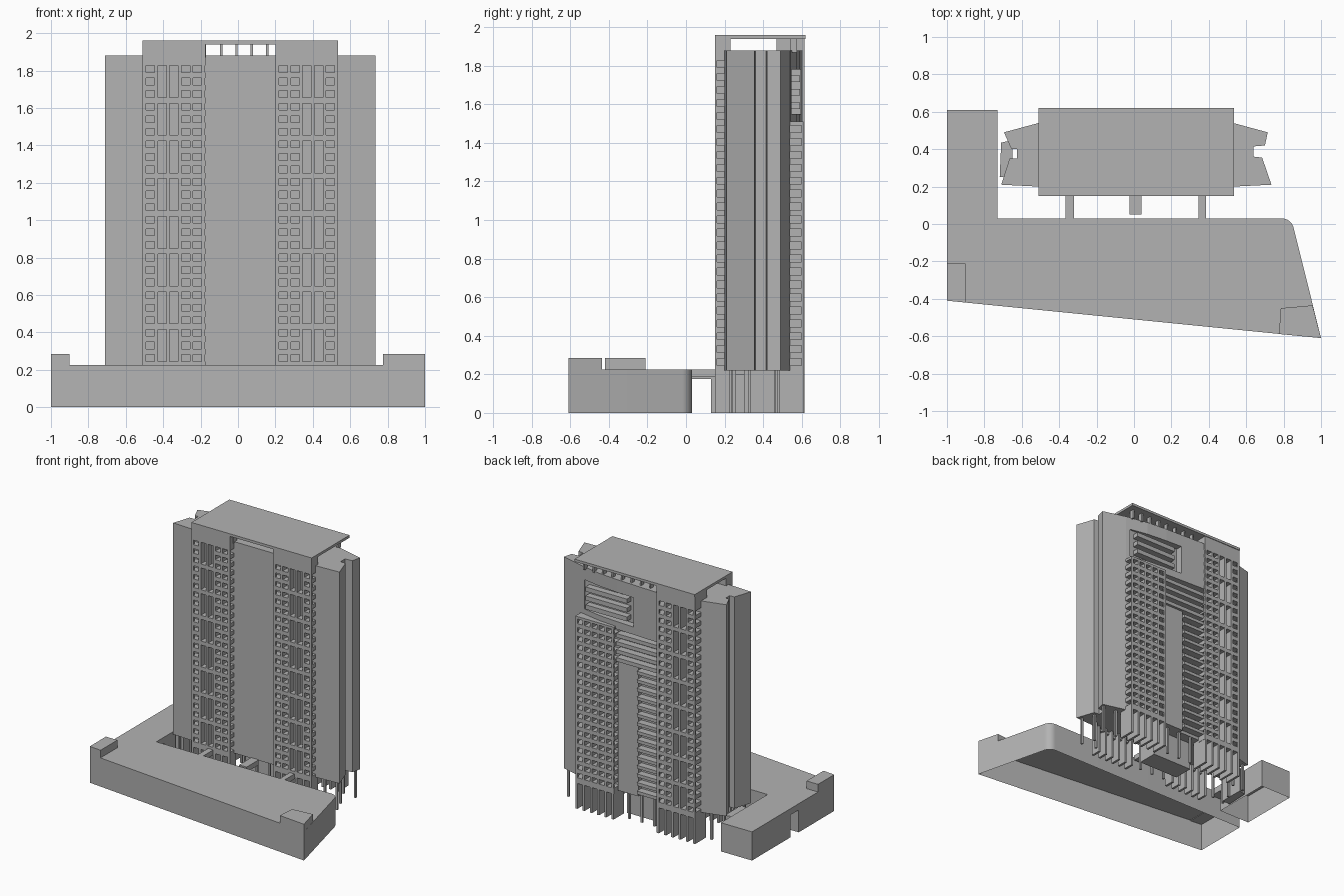
import bpy, bmesh, math

cube = bpy.data.objects.get("Cube")
if cube:
    bpy.data.objects.remove(cube)

grey = bpy.data.materials.new("concrete_grey")
grey.use_nodes = True
GREY = (0.45, 0.45, 0.45, 1)
grey.diffuse_color = GREY
grey.node_tree.nodes["Principled BSDF"].inputs["Base Color"].default_value = GREY


def prism(bm, pts, z0, z1, bottom=True):
    """Extrude a plan outline (counter-clockwise) from z0 to z1."""
    low = [bm.verts.new((x, y, z0)) for x, y in pts]
    top = [bm.verts.new((x, y, z1)) for x, y in pts]
    bm.faces.new(top)
    if bottom:
        bm.faces.new(low[::-1])
    n = len(pts)
    for i in range(n):
        j = (i + 1) % n
        bm.faces.new((low[i], low[j], top[j], top[i]))


def box(bm, x0, x1, y0, y1, z0, z1):
    x0, x1 = sorted((x0, x1))
    y0, y1 = sorted((y0, y1))
    prism(bm, [(x0, y0), (x1, y0), (x1, y1), (x0, y1)], z0, z1)


def finish(bm, name):
    mesh = bpy.data.meshes.new(name)
    bm.to_mesh(mesh)
    bm.free()
    mesh.materials.append(grey)
    obj = bpy.data.objects.new(name, mesh)
    bpy.context.collection.objects.link(obj)
    return obj


def boxes(name, *specs):
    bm = bmesh.new()
    for s in specs:
        box(bm, *s)
    return finish(bm, name)


CX = 0.0125             # tower centre line
HALF = 0.522            # half width of tower
BASE, TOP, ROOF = 0.22, 1.88, 1.94
ROW, COL = 0.0672, 0.063
SILL, WIN = 0.245, 0.036


def window_grid(name, side, y_face, y_wall, y_leg, rows, top, tall):
    """Balcony grid starting at the tower edge on the given side (-1 or 1)."""
    bm = bmesh.new()
    edge = CX + side * HALF
    at = lambda d: edge - side * d
    inward = math.copysign(1, y_wall - y_face)
    width = 5 * COL + 0.02
    last = SILL + (rows - 1) * ROW + WIN
    box(bm, at(0), at(width), y_face, y_wall, BASE - 0.02, SILL)
    box(bm, at(0), at(width), y_face, y_wall, last, top)
    for c in range(6):
        x0 = at(c * COL)
        x1 = at(c * COL + 0.018)
        # edge piers are thin so that the balconies open sideways
        depth = y_face + inward * 0.012 if c in (0, 5) else y_wall
        box(bm, x0, x1, y_face, depth, SILL, last)
        # legs below the first floor
        box(bm, x0, x1, y_face, y_leg, 0, BASE)
    for c in range(5):
        for r in range(1, rows):
            if c in tall and r % 3:
                continue
            z = SILL + r * ROW
            a = 0 if c == 0 else c * COL + 0.018
            b = width if c == 4 else (c + 1) * COL
            box(bm, at(a), at(b), y_face, y_wall, z - ROW + WIN, z)
    return finish(bm, name)


# Podium: open-bottomed shells with a passage through the side arm
corner = [(0.79 + 0.065 * math.sin(a), -0.035 + 0.065 * math.cos(a))
          for a in [math.radians(76 - 9.5 * i) for i in range(9)]]
bm = bmesh.new()
prism(bm, [(-1, -0.41), (1, -0.61)] + corner + [(-1, 0.03)], 0, 0.225, False)
podium = finish(bm, "podium")
podium.select_set(True)
bpy.context.view_layer.objects.active = podium
bpy.ops.object.shade_smooth_by_angle(angle=math.radians(30))
podium.select_set(False)

bm = bmesh.new()
prism(bm, [(-1, 0.13), (-0.73, 0.13), (-0.73, 0.61), (-1, 0.61)], 0, 0.225, False)
finish(bm, "podium_arm")
boxes("passage_lintel", (-1, -0.73, 0.03, 0.13, 0.175, 0.225))

bm = bmesh.new()
prism(bm, [(-1, -0.41), (-0.9, -0.42), (-0.9, -0.21), (-1, -0.21)], 0.22, 0.285)
prism(bm, [(0.775, -0.588), (1, -0.61), (0.955, -0.435), (0.785, -0.45)], 0.22, 0.285)
finish(bm, "podium_corner_blocks")

# Footbridges and entrance canopy
boxes("footbridges",
      (-0.365, -0.32, 0.03, 0.2, 0.185, 0.225),
      (0.345, 0.385, 0.03, 0.2, 0.185, 0.225),
      (-0.025, 0.04, 0.05, 0.2, 0.185, 0.225))

# Tower body with folded end wings
bm = bmesh.new()
prism(bm, [(-0.71, 0.21), (-0.51, 0.2), (0.53, 0.2), (0.735, 0.21),
           (0.685, 0.355), (0.64, 0.36), (0.64, 0.415), (0.7, 0.42),
           (0.715, 0.49), (0.53, 0.54), (-0.51, 0.54), (-0.695, 0.49),
           (-0.655, 0.4), (-0.625, 0.4), (-0.625, 0.35), (-0.665, 0.35)],
      BASE, TOP)
finish(bm, "tower_body")

# Balcony grids
window_grid("front_grid_right", -1, 0.15, 0.2, 0.23, 24, ROOF, (1, 2))
window_grid("front_grid_left", 1, 0.15, 0.2, 0.23, 24, ROOF, (1, 2))
window_grid("back_grid_right", -1, 0.615, 0.54, 0.48, 24, ROOF, (1, 2))
window_grid("back_grid_left", 1, 0.61, 0.54, 0.48, 19, 1.51, ())

# Upper back panel with a recessed louvred opening
bm = bmesh.new()
back = [(0.53, 0.541), (0.35, 0.575), (0.18, 0.59), (-0.175, 0.605)]


def panel(x_a, x_b, z0, z1):
    """Piece of the bowed panel between two x positions."""
    def y_at(x):
        for (xa, ya), (xb, yb) in zip(back, back[1:]):
            if xb <= x <= xa:
                return ya + (yb - ya) * (xa - x) / (xa - xb)
    xs = [x_a] + [p[0] for p in back if x_b < p[0] < x_a] + [x_b]
    prism(bm, [(x_b, 0.53), (x_a, 0.53)] + [(x, y_at(x)) for x in xs], z0, z1)


panel(0.53, -0.175, 1.78, TOP)
panel(0.53, -0.175, 1.49, 1.55)
panel(0.53, 0.5, 1.55, 1.78)
panel(0.04, -0.175, 1.55, 1.78)
finish(bm, "upper_back_panel")
boxes("panel_louvres", *[(0.1, 0.46, 0.54, 0.59, z, z + 0.035)
                         for z in (1.575, 1.645, 1.715)])

# Back centre: blank panel, short ledges and full-width ledges
boxes("back_centre_panel", (0.01, 0.19, 0.53, 0.575, BASE, 1.24))
boxes("short_ledges", *[(-0.18, 0.01, 0.53, 0.595, SILL + r * ROW, SILL + r * ROW + 0.025)
                        for r in range(15)])
boxes("wide_ledges", *[(-0.18, 0.19, 0.53, 0.595, 1.24 + r * 0.063, 1.27 + r * 0.063)
                       for r in range(4)])

# Roof slab, parapet returns and back colonnade
boxes("roof_slab", (CX - HALF, CX + HALF, 0.15, 0.62, ROOF, 1.96))
boxes("roof_walls",
      (CX - HALF, -0.17, 0.19, 0.23, TOP - 0.01, ROOF),
      (0.2, CX + HALF, 0.19, 0.23, TOP - 0.01, ROOF),
      (CX - HALF, -0.175, 0.47, 0.56, TOP - 0.01, ROOF))
boxes("roof_posts", *[(x - 0.006, x + 0.006, 0.54, 0.575, TOP - 0.01, ROOF)
                      for x in [-0.09 + 0.082 * i for i in range(8)]])

# Ground level: lobby wall, posts and side annex
boxes("lobby", (-0.16, 0.19, 0.3, 0.46, 0, BASE))
posts = [(0.7, 0.23), (0.66, 0.33), (0.69, 0.47), (0.58, 0.25), (0.58, 0.48),
         (-0.67, 0.23), (-0.64, 0.33), (-0.66, 0.47), (-0.56, 0.25), (-0.56, 0.48),
         (-0.1, 0.53), (0.01, 0.53), (0.12, 0.53),
         (-0.1, 0.22), (0.01, 0.22), (0.12, 0.22)]
boxes("ground_posts", *[(x - 0.008, x + 0.008, y - 0.008, y + 0.008, 0, BASE + 0.01)
                        for x, y in posts])
bm = bmesh.new()
prism(bm, [(-0.718, 0.25), (-0.65, 0.25), (-0.65, 0.45), (-0.71, 0.435)], 0, 0.2)
finish(bm, "side_annex")
